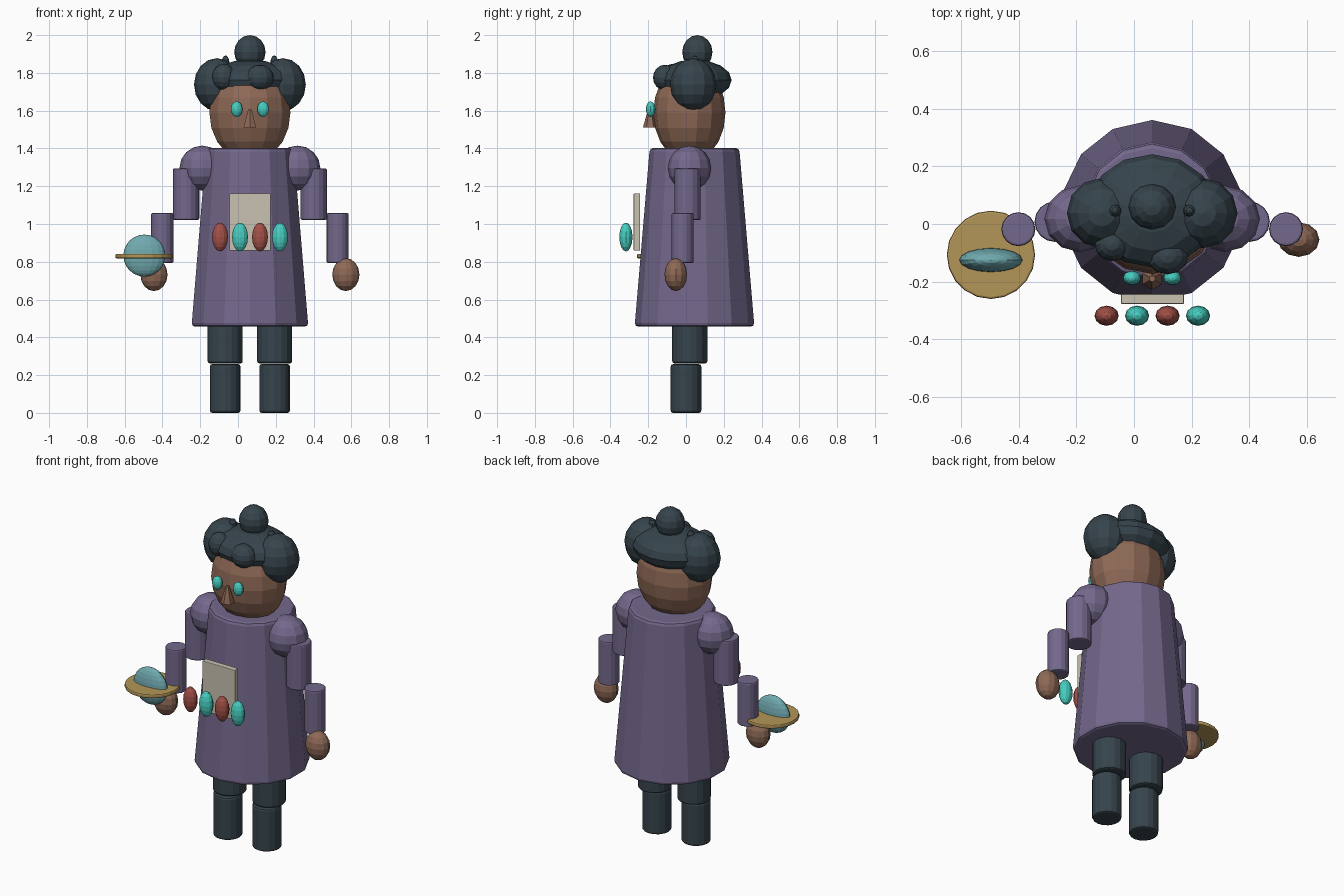
import bpy, bmesh, math
from mathutils import Matrix, Vector

if "Cube" in bpy.data.objects:
    bpy.data.objects.remove(bpy.data.objects["Cube"])

CX = 0.063  # body centre line


def mat(name, r, g, b):
    lin = [((c / 255 + 0.055) / 1.055) ** 2.4 for c in (r, g, b)]
    m = bpy.data.materials.new(name)
    m.diffuse_color = (*lin, 1)
    m.use_nodes = True
    m.node_tree.nodes["Principled BSDF"].inputs["Base Color"].default_value = m.diffuse_color
    return m


PURPLE = mat("purple cloth", 116, 104, 140)
SKIN = mat("brown skin", 142, 105, 86)
DARK = mat("dark slate", 54, 68, 76)
TEAL = mat("teal", 70, 205, 192)
RED = mat("brick red", 162, 80, 72)
BLUE = mat("pale blue", 112, 170, 176)
GOLD = mat("gold", 180, 150, 88)
CREAM = mat("cream", 200, 194, 176)


def finish(bm, name, material, bevel=0):
    me = bpy.data.meshes.new(name)
    bm.to_mesh(me)
    bm.free()
    ob = bpy.data.objects.new(name, me)
    me.materials.append(material)
    bpy.context.collection.objects.link(ob)
    if bevel:
        b = ob.modifiers.new("bevel", 'BEVEL')
        b.width, b.segments = bevel, 2
        b.limit_method, b.angle_limit = 'ANGLE', math.radians(50)
    return ob


def ball(name, material, centre, half, seg=12, rings=8):
    bm = bmesh.new()
    bmesh.ops.create_uvsphere(bm, u_segments=seg, v_segments=rings, radius=1,
                              matrix=Matrix.Translation(centre) @ Matrix.Diagonal((*half, 1)))
    return finish(bm, name, material)


def tube(name, material, x, y, z0, z1, r0, r1=None, seg=16, bevel=0.008):
    bm = bmesh.new()
    bmesh.ops.create_cone(bm, cap_ends=True, segments=seg, radius1=r0,
                          radius2=r0 if r1 is None else r1, depth=z1 - z0,
                          matrix=Matrix.Translation((x, y, (z0 + z1) / 2)))
    return finish(bm, name, material, bevel)


def box(name, material, lo, hi, bevel=0):
    lo, hi = Vector(lo), Vector(hi)
    bm = bmesh.new()
    bmesh.ops.create_cube(bm, size=1, matrix=Matrix.Translation((lo + hi) / 2)
                          @ Matrix.Diagonal((*(hi - lo), 1)))
    return finish(bm, name, material, bevel)


# Coat
tube("coat", PURPLE, CX, 0.045, 0.457, 1.402, 0.317, 0.237, seg=14, bevel=0.018)

# Paired limbs, hair buns and eyes
for side, s in (("left", -1), ("right", 1)):
    tube(side + "_lower_leg", DARK, CX + s * 0.131, 0.0, 0.0, 0.258, 0.081, bevel=0.012)
    tube(side + "_upper_leg", DARK, CX + s * 0.131, 0.02, 0.262, 0.56, 0.093, bevel=0.012)
    ball(side + "_shoulder_puff", PURPLE, (CX + s * 0.252, 0.018, 1.296), (0.121, 0.115, 0.119))
    tube(side + "_upper_arm", PURPLE, CX + s * 0.338, 0.008, 1.022, 1.294, 0.07)
    tube(side + "_forearm", PURPLE, CX + s * 0.464, -0.018, 0.794, 1.058, 0.059)
    ball(side + "_hand", SKIN, (CX + s * 0.508, -0.054, 0.732), (0.072, 0.06, 0.087))
    ball(side + "_hair_bun", DARK, (CX + s * 0.175, 0.038, 1.738), (0.121, 0.122, 0.14))
    ball(side + "_hair_pin", DARK, (CX + s * 0.129, 0.046, 1.85), (0.022, 0.022, 0.043), 10, 6)
    ball(side + "_eye", TEAL, (CX + s * 0.07, -0.187, 1.608), (0.031, 0.025, 0.041))

# Head and nose
ball("head", SKIN, (CX, 0.018, 1.59), (0.22, 0.191, 0.262), 14, 10)
tube("nose", SKIN, CX, -0.19, 1.511, 1.607, 0.038, 0.011, seg=6, bevel=0)

# Hair cap, top knot and fringe curls
ball("hair_cap", DARK, (CX, 0.046, 1.762), (0.225, 0.196, 0.108), 14, 8)
ball("top_knot", DARK, (CX, 0.06, 1.91), (0.083, 0.08, 0.09))
ball("left_curl", DARK, (-0.075, -0.069, 1.778), (0.062, 0.06, 0.07))
ball("right_curl", DARK, (0.116, -0.111, 1.775), (0.073, 0.064, 0.068))

# Chest panel and row of beads
box("chest_panel", CREAM, (-0.045, -0.277, 0.86), (0.173, -0.243, 1.162), 0.003)
for i in range(4):
    ball(f"bead_{i + 1}", TEAL if i % 2 else RED,
         (-0.095 + 0.1057 * i, -0.318, 0.931), (0.042, 0.035, 0.076))

# Ringed globe beside the hand
ball("globe", BLUE, (-0.496, -0.125, 0.833), (0.111, 0.042, 0.111), 16, 12)
tube("globe_ring", GOLD, -0.496, -0.107, 0.818, 0.842, 0.153, seg=20, bevel=0.007)
